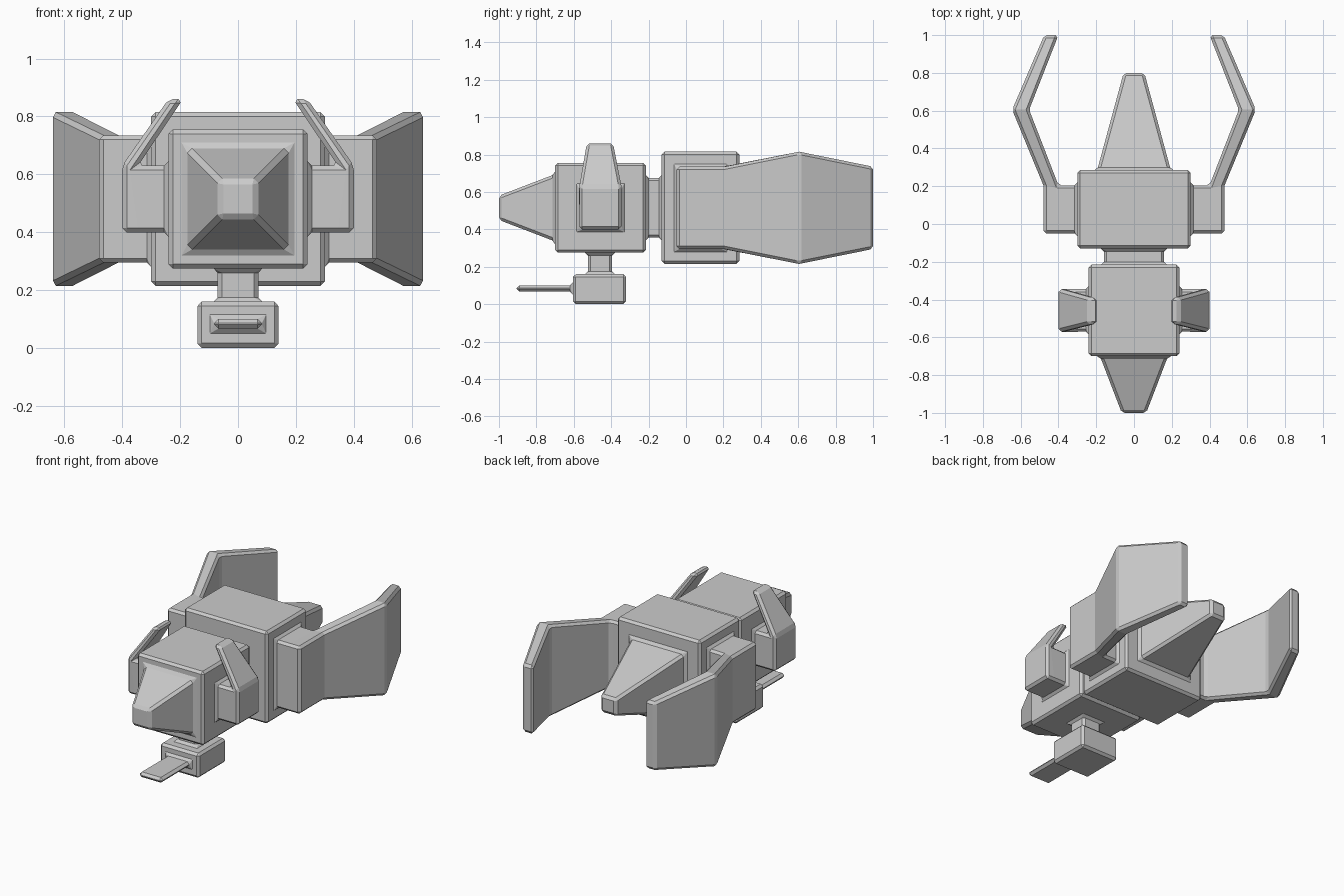
import bpy, bmesh
from mathutils import Vector

if "Cube" in bpy.data.objects:
    bpy.data.objects.remove(bpy.data.objects["Cube"])

bm = bmesh.new()


def fit(verts, x, y, z):
    """Map the bounding box of verts onto the given ranges (number = flat)."""
    for i, r in enumerate((x, y, z)):
        a, b = sorted(r) if isinstance(r, tuple) else (r, r)
        lo = min(v.co[i] for v in verts)
        hi = max(v.co[i] for v in verts)
        for v in verts:
            t = (v.co[i] - lo) / (hi - lo) if hi - lo > 1e-6 else 0
            v.co[i] = a + (b - a) * t


def extrude(face, x, y, z):
    new = bmesh.ops.extrude_discrete_faces(bm, faces=[face])["faces"][0]
    fit(list(new.verts), x, y, z)
    return new


def face_at(*point):
    return min(bm.faces, key=lambda f: (f.calc_center_median() - Vector(point)).length)


def sym(a):
    return (-a, a)


# Front body block
bmesh.ops.create_cube(bm, size=1)
fit(list(bm.verts), sym(.24), (-.70, -.215), (.275, .755))

# Tapered nose
f = extrude(face_at(0, -.70, .515), sym(.18), -.70, (.335, .695))
extrude(f, sym(.065), -1.0, (.45, .58))

# Neck, rear body block and tapered tail
f = extrude(face_at(0, -.215, .515), sym(.16), -.215, (.355, .675))
f = extrude(f, sym(.16), -.13, (.355, .675))
f = extrude(f, sym(.30), -.13, (.215, .815))
f = extrude(f, sym(.30), .285, (.215, .815))
f = extrude(f, sym(.195), .285, (.32, .71))
extrude(f, sym(.055), .80, (.46, .57))

# Underslung turret with a flat barrel
f = extrude(face_at(0, -.4575, .275), sym(.07), (-.525, -.395), .275)
f = extrude(f, sym(.07), (-.525, -.395), .16)
f = extrude(f, sym(.14), (-.605, -.32), .16)
extrude(f, sym(.14), (-.605, -.32), 0)
f = extrude(face_at(0, -.605, .08), sym(.083), -.605, (.067, .101))
extrude(f, sym(.083), -.905, (.067, .101))

for s in (-1, 1):
    # Rear side pod, then the bent fin growing from its back
    y, z = (-.05, .205), (.295, .735)
    f = extrude(face_at(s * .30, .0775, .515), s * .30, y, z)
    f = extrude(f, s * .40, y, z)
    extrude(f, s * .48, y, z)
    f = face_at(s * .44, .205, .515)
    f = extrude(f, (s * .555, s * .645), .605, (.215, .815))
    extrude(f, (s * .40, s * .475), 1.0, (.295, .735))

    # Front side pod, then the small fin leaning inwards from its top
    y, z = (-.57, -.345), (.40, .63)
    f = extrude(face_at(s * .24, -.4575, .515), s * .24, y, z)
    f = extrude(f, s * .345, y, z)
    extrude(f, s * .40, y, z)
    extrude(face_at(s * .3725, -.4575, .63), (s * .19, s * .24), (-.53, -.39), .86)

bmesh.ops.recalc_face_normals(bm, faces=bm.faces)
mesh = bpy.data.meshes.new("spacecraft_hull")
bm.to_mesh(mesh)
bm.free()
hull = bpy.data.objects.new("spacecraft_hull", mesh)
bpy.context.collection.objects.link(hull)

# Single chamfer on every hard edge
bevel = hull.modifiers.new("chamfer", 'BEVEL')
bevel.width = .015
bevel.segments = 1
bevel.limit_method = 'ANGLE'
bevel.use_clamp_overlap = False
